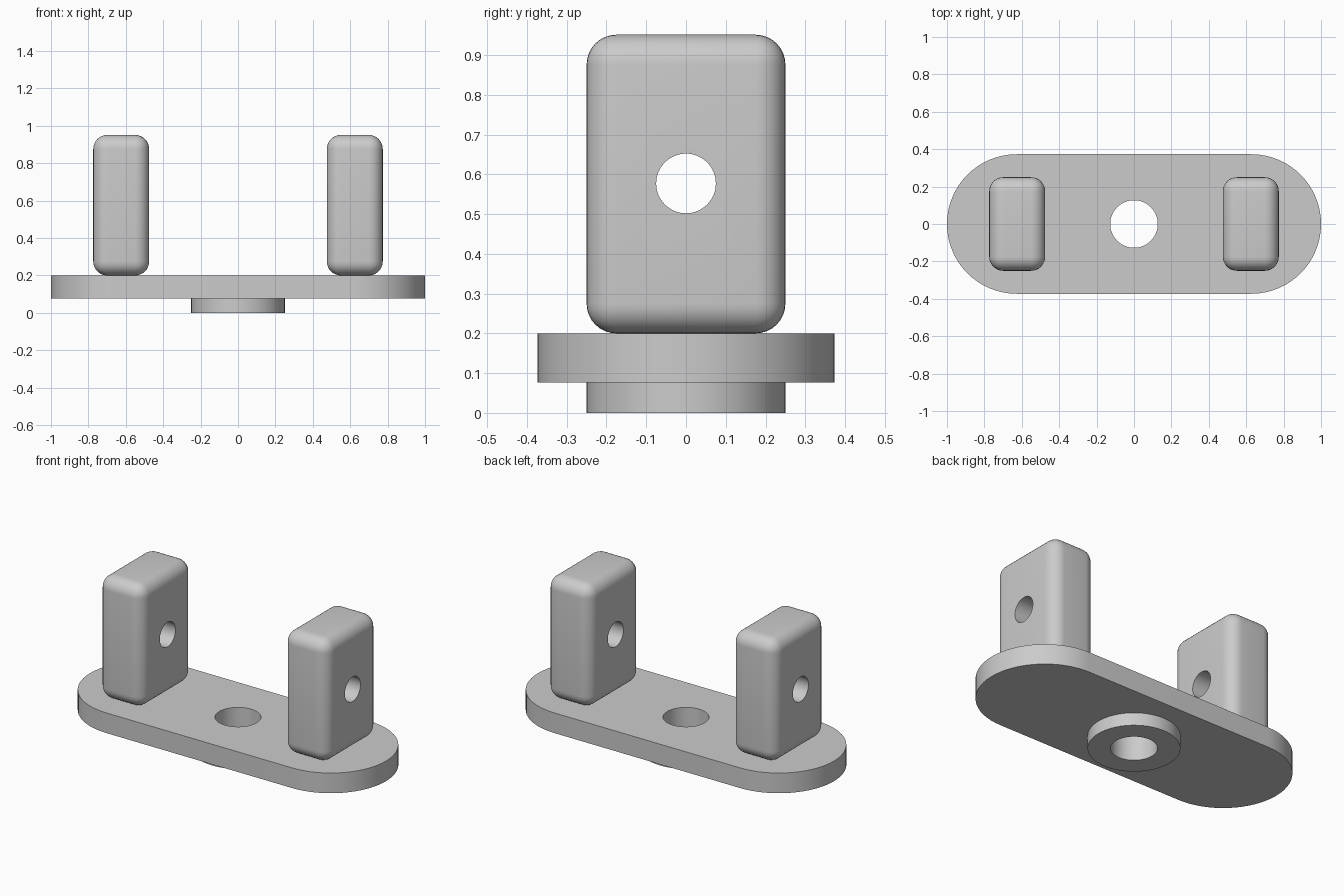
import bpy, bmesh
from math import pi, cos, sin, radians

cube = bpy.data.objects.get("Cube")
if cube:
    bpy.data.objects.remove(cube, do_unlink=True)

GREY = (0.6, 0.6, 0.6, 1)
grey = bpy.data.materials.new("plain grey")
grey.use_nodes = True
grey.diffuse_color = GREY
grey.node_tree.nodes["Principled BSDF"].inputs["Base Color"].default_value = GREY


def prism(name, outline, bottom, top):
    """Extrude a flat outline between two heights."""
    bm = bmesh.new()
    face = bm.faces.new([bm.verts.new((x, y, bottom)) for x, y in outline])
    up = bmesh.ops.extrude_face_region(bm, geom=[face])["geom"]
    bmesh.ops.translate(bm, vec=(0, 0, top - bottom),
                        verts=[v for v in up if isinstance(v, bmesh.types.BMVert)])
    bmesh.ops.recalc_face_normals(bm, faces=bm.faces)
    mesh = bpy.data.meshes.new(name)
    bm.to_mesh(mesh)
    bm.free()
    mesh.materials.append(grey)
    obj = bpy.data.objects.new(name, mesh)
    bpy.context.collection.objects.link(obj)
    return obj


def arc(cx, radius, start, end, steps):
    angles = [start + (end - start) * i / steps for i in range(steps + 1)]
    return [(cx + radius * cos(a), radius * sin(a)) for a in angles]


def circle(radius):
    return arc(0, radius, 0, 2 * pi, 64)[:-1]


def finish(obj):
    """Apply the modifiers and smooth the rounded faces."""
    bpy.ops.object.select_all(action="DESELECT")
    obj.select_set(True)
    bpy.context.view_layer.objects.active = obj
    for mod in list(obj.modifiers):
        bpy.ops.object.modifier_apply(modifier=mod.name)
    bpy.ops.object.shade_smooth_by_angle(angle=radians(30))


def drill(obj, cutter):
    cutter.hide_render = True
    mod = obj.modifiers.new("hole", "BOOLEAN")
    mod.operation = "DIFFERENCE"
    mod.solver = "EXACT"
    mod.object = cutter
    finish(obj)


# Stadium-shaped base plate and the round boss below it, sharing one bore
R = 0.373
plate = prism("base_plate", arc(1 - R, R, -pi / 2, pi / 2, 32)
              + arc(R - 1, R, pi / 2, 3 * pi / 2, 32), 0.077, 0.2)
boss = prism("bottom_boss", circle(0.25), 0, 0.077)
bore = prism("bore_cutter", circle(0.127), -0.2, 0.4)
for part in (plate, boss):
    drill(part, bore)

# Two rounded upright lugs with a cross hole
pin = prism("pin_cutter", circle(0.075), -1.5, 1.5)
pin.rotation_euler.y = pi / 2
pin.location.z = 0.577
for side, name in ((1, "left_lug"), (-1, "right_lug")):
    inner, outer = side * 0.475, side * 0.774
    lug = prism(name, [(inner, -0.25), (outer, -0.25), (outer, 0.25), (inner, 0.25)],
                0.2, 0.951)
    bevel = lug.modifiers.new("rounding", "BEVEL")
    bevel.width = 0.075
    bevel.segments = 8
    drill(lug, pin)

for cutter in (bore, pin):
    bpy.data.objects.remove(cutter, do_unlink=True)
